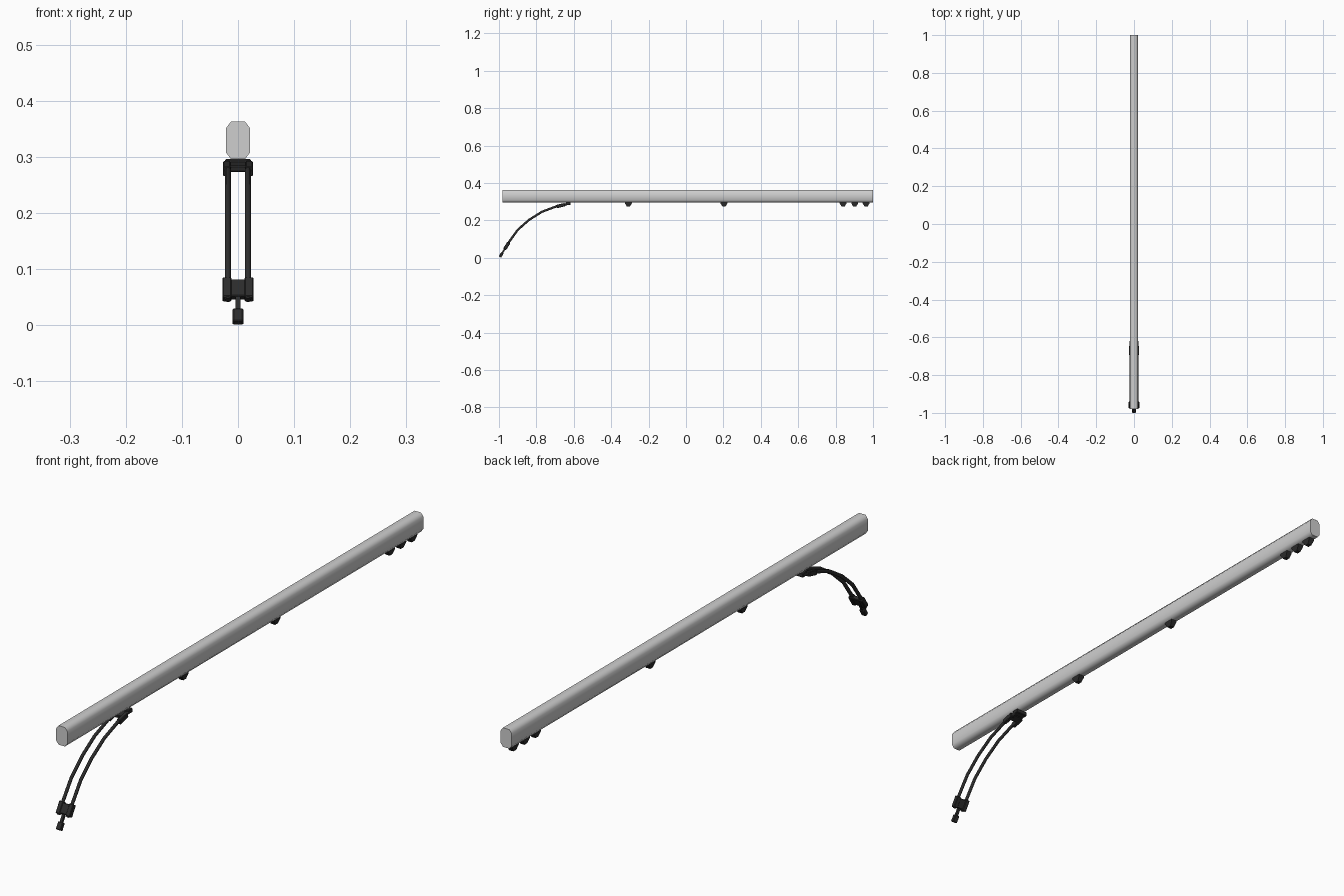
import bpy, bmesh, math
from mathutils import Vector, Matrix

if "Cube" in bpy.data.objects:
    bpy.data.objects.remove(bpy.data.objects["Cube"])


def material(name, rgb):
    m = bpy.data.materials.new(name)
    m.diffuse_color = (*rgb, 1)
    m.use_nodes = True
    m.node_tree.nodes["Principled BSDF"].inputs["Base Color"].default_value = m.diffuse_color
    return m


GREY = material("light grey", (0.62, 0.62, 0.62))
BLACK = material("matte black", (0.025, 0.025, 0.025))


def finish(name, bm, mat, smooth=None):
    bmesh.ops.recalc_face_normals(bm, faces=bm.faces)
    me = bpy.data.meshes.new(name)
    bm.to_mesh(me)
    bm.free()
    ob = bpy.data.objects.new(name, me)
    bpy.context.collection.objects.link(ob)
    me.materials.append(mat)
    if smooth:
        bpy.ops.object.select_all(action='DESELECT')
        ob.select_set(True)
        bpy.context.view_layer.objects.active = ob
        bpy.ops.object.shade_smooth_by_angle(angle=math.radians(smooth))
    return ob


def loft(name, rings, mat, smooth=None):
    """Skin equal-length rings of points and cap both ends."""
    bm = bmesh.new()
    vs = [[bm.verts.new(p) for p in r] for r in rings]
    n = len(vs[0])
    for a, b in zip(vs, vs[1:]):
        for i in range(n):
            bm.faces.new((a[i], a[(i + 1) % n], b[(i + 1) % n], b[i]))
    bm.faces.new(vs[0])
    bm.faces.new(vs[-1])
    return finish(name, bm, mat, smooth)


def box(name, loc, size, tilt=0, bevel=0.002):
    """Black block, tilted about the x axis."""
    bm = bmesh.new()
    bmesh.ops.create_cube(bm, size=1, matrix=Matrix.Translation(loc)
                          @ Matrix.Rotation(math.radians(tilt), 4, 'X')
                          @ Matrix.Diagonal((*size, 1)))
    if bevel:
        bmesh.ops.bevel(bm, geom=bm.edges[:], offset=bevel, segments=1, affect='EDGES')
    return finish(name, bm, BLACK)


# main beam: long chamfered tube
section = [(-.0125, .296), (.0125, .296), (.0215, .308), (.0215, .351),
           (.0125, .363), (-.0125, .363), (-.0215, .351), (-.0215, .308)]
loft("beam", [[(x, y, z) for x, z in section] for y in (-.98, 1)], GREY, 60)

# pair of bowed rods with collars at both ends
path = [Vector((0, y, z)) for y, z in
        ((-.625, .289), (-.69, .276), (-.77, .246), (-.84, .202),
         (-.90, .149), (-.945, .086), (-.972, .045))]
for side, sx in (("left", -.018), ("right", .018)):
    rings = []
    for i, p in enumerate(path):
        d = (path[min(i + 1, 6)] - path[max(i - 1, 0)]).normalized()
        nrm = Vector((0, -d.z, d.y))
        r = .0065
        ring = []
        for k in range(8):
            a = math.tau * (k + .5) / 8
            ring.append(p + Vector((sx + r * .85 * math.cos(a), 0, 0)) + nrm * r * math.sin(a))
        rings.append(ring)
    loft(side + "_rod", rings, BLACK, 50)
    box(side + "_upper_collar", (sx * 1.12, -.67, .279), (.014, .045, .018), 13)
    box(side + "_lower_collar", (sx * 1.1, -.958, .064), (.016, .042, .018), 58)

# upper mount against the beam, lower clamp and foot
box("upper_bridge", (0, -.655, .282), (.036, .03, .012), 13)
box("upper_mount", (0, -.63, .289), (.046, .024, .015))
box("lower_clamp", (0, -.958, .064), (.036, .036, .014), 58)
box("foot_stem", (0, -.977, .034), (.009, .04, .009), 58, 0)
box("foot", (0, -.988, .0155), (.019, .027, .015), 58)

# small tapered guides hanging under the beam
for i, y in enumerate((-.308, .203, .84, .902, .963)):
    rings = [[(sx * wx, y + sy * wy, z) for sx, sy in ((-1, -1), (1, -1), (1, 1), (-1, 1))]
             for wx, wy, z in ((.011, .018, .298), (.011, .018, .290), (.008, .008, .274))]
    loft("guide_%d" % (i + 1), rings, BLACK)
